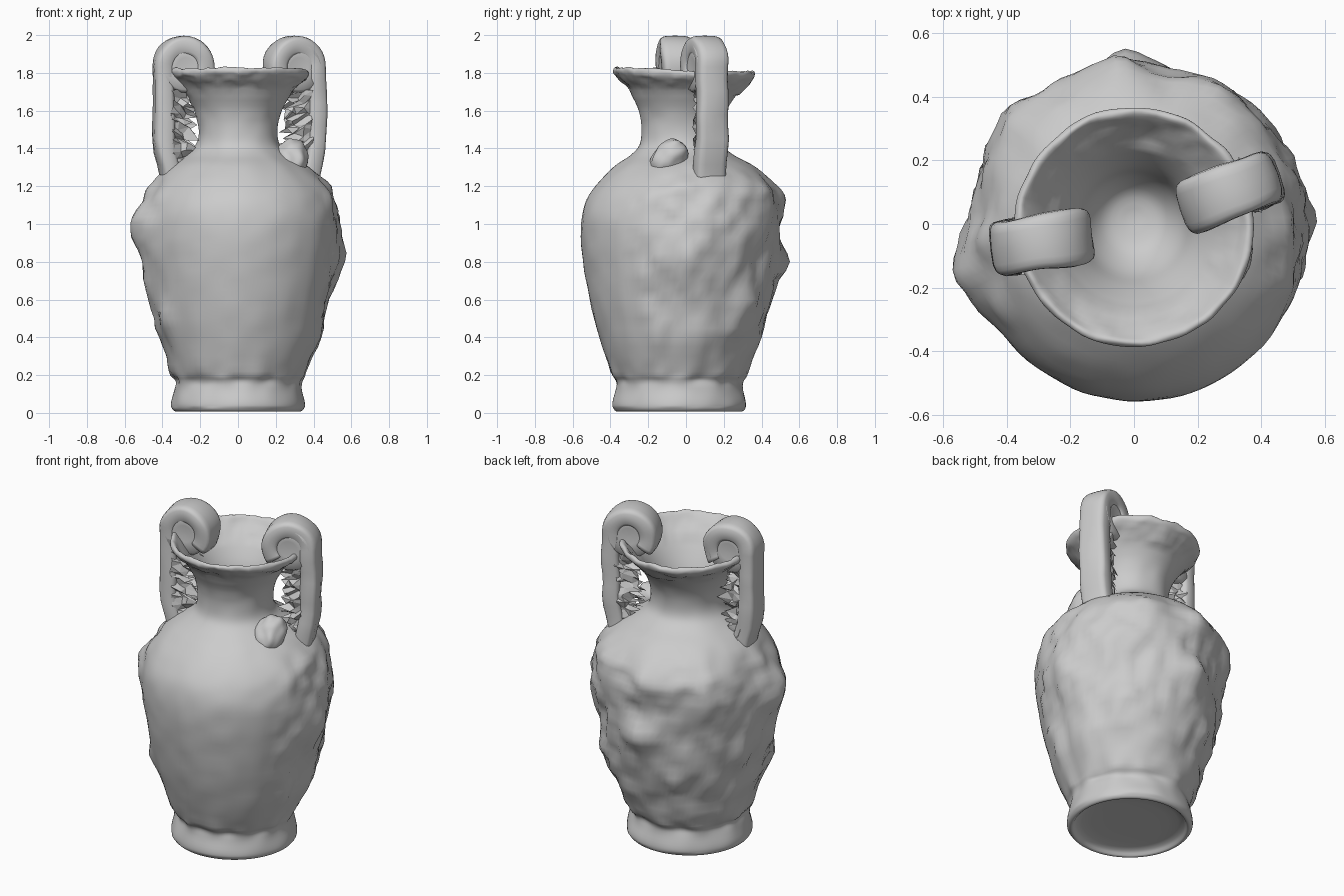
import bpy, bmesh, math, random
from mathutils import Vector, noise

if "Cube" in bpy.data.objects:
    bpy.data.objects.remove(bpy.data.objects["Cube"])

random.seed(4)
SEG = 96


def finish(bm, name, smooth=True):
    bmesh.ops.recalc_face_normals(bm, faces=bm.faces)
    for f in bm.faces:
        f.smooth = smooth
    me = bpy.data.meshes.new(name)
    bm.to_mesh(me)
    bm.free()
    ob = bpy.data.objects.new(name, me)
    bpy.context.collection.objects.link(ob)
    return ob


def spline(pts, n):
    """Catmull-Rom through points of any dimension."""
    out = []
    for i in range(len(pts) - 1):
        p = [Vector(pts[max(0, min(len(pts) - 1, i + k))]) for k in (-1, 0, 1, 2)]
        for j in range(n):
            t = j / n
            out.append(0.5 * (2 * p[1] + (p[2] - p[0]) * t
                              + (2 * p[0] - 5 * p[1] + 4 * p[2] - p[3]) * t * t
                              + (3 * p[1] - p[0] - 3 * p[2] + p[3]) * t ** 3))
    return out + [Vector(pts[-1])]


def bridge(bm, rings):
    for a, b in zip(rings, rings[1:]):
        n = len(a)
        for i in range(n):
            bm.faces.new((a[i], a[(i + 1) % n], b[(i + 1) % n], b[i]))


def smoothstep(a, b, x):
    t = max(0, min(1, (x - a) / (b - a)))
    return t * t * (3 - 2 * t)


# Vase wall: radius, height, centre y (underside, outside, then mouth inside)
PROFILE = [
    (0.02, 0.045, -.035), (0.27, 0.04, -.035), (0.325, 0.008, -.035), (0.35, 0.025, -.035),
    (0.352, 0.06, -.035), (0.335, 0.13, -.035), (0.335, 0.17, -.035), (0.365, 0.22, -.035),
    (0.425, 0.40, -.035), (0.48, 0.60, -.03), (0.512, 0.80, -.03), (0.527, 0.97, -.03),
    (0.512, 1.10, -.025), (0.47, 1.20, -.01), (0.375, 1.30, -.01), (0.275, 1.365, -.02),
    (0.222, 1.42, -.025), (0.21, 1.50, -.025), (0.232, 1.60, -.018), (0.29, 1.70, -.01),
    (0.345, 1.755, -.01), (0.372, 1.785, -.01), (0.374, 1.808, -.01), (0.355, 1.815, -.01),
    (0.32, 1.775, -.01), (0.25, 1.69, -.01), (0.19, 1.59, -.01), (0.15, 1.49, 0),
    (0.09, 1.42, .01), (0.015, 1.40, .02)]

# Worn relief lumps: direction in degrees, height, amount, spread
LUMPS = [(-168, 0.97, .065, .12), (2, 0.85, .045, .10), (93, 0.78, .065, .09),
         (135, 1.13, .045, .12), (98, 1.16, .03, .11), (50, 1.10, .03, .12),
         (-146, 0.50, .03, .08), (162, 0.68, .03, .09), (45, 0.55, .03, .09),
         (118, 0.50, .03, .07), (72, 0.40, .02, .07), (20, 1.05, .02, .10)]

bm = bmesh.new()
rings = []
for k, (r, z, cy) in enumerate(spline(PROFILE, 4)):
    outside = 12 < k < 72
    band = smoothstep(0.17, 0.4, z) * (1 - smoothstep(1.2, 1.34, z)) if outside else 0
    ring = []
    for i in range(SEG):
        a = 2 * math.pi * i / SEG
        c, s = math.cos(a), math.sin(a)
        rr = r
        p = Vector((c * r, s * r, z))
        rough = smoothstep(-0.75, -0.2, s)
        rr += band * rough * (0.022 * noise.noise(p * 6) + 0.022 * noise.noise(p * 12))
        if outside:
            rr += 0.006 * noise.noise(p * 9)
            # chipped groove above the foot
            rr += 0.022 * noise.noise(p * 11) * math.exp(-((z - 0.19) / 0.05) ** 2)
            if z < 1.35:
                for deg, lz, amt, spread in LUMPS:
                    b = math.radians(deg)
                    d2 = (c - math.cos(b)) ** 2 + (s - math.sin(b)) ** 2
                    rr += amt * math.exp(-(d2 * 0.27 + (z - lz) ** 2) / (spread * spread))
        zz = z
        if z > 1.7:
            zz += 0.01 * noise.noise(p * 8) + 0.008 * noise.noise(p * 25) - 0.012 * s
            rr += 0.008 * noise.noise(p * 12)
        ring.append(bm.verts.new((0.01 * band + c * rr, cy + s * rr, zz)))
    rings.append(ring)
bridge(bm, rings)
bm.faces.new(rings[0])
bm.faces.new(rings[-1])
finish(bm, "vase_body")


def handle(side, centre, angle, base_u):
    """Flat strap handle rising from the shoulder and curling over the rim."""
    out = Vector((math.cos(angle), math.sin(angle), 0))
    lat = Vector((-out.y, out.x, 0))
    up = Vector((0, 0, 1))
    top = 1.83
    o = Vector((centre[0], centre[1], 0))

    # strap path in (outward, height), leaning into the shoulder at its foot
    path = [Vector((base_u + (0.11 - base_u) * smoothstep(0, 4, t),
                    1.2 + (top - 1.2) * t / 10)) for t in range(10)]
    path += [Vector((0.11 * math.cos(t), top + 0.113 * math.sin(t)))
             for t in [math.radians(d) for d in range(0, 221, 10)]]
    bm = bmesh.new()
    rings = []
    for i, q in enumerate(path):
        tan = (path[min(i + 1, len(path) - 1)] - path[max(i - 1, 0)]).normalized()
        nrm = Vector((tan.y, -tan.x))
        ring = []
        for j in range(20):
            a = 2 * math.pi * j / 20
            c, s = math.cos(a), math.sin(a)
            w = 0.086 * math.copysign(abs(c) ** 0.5, c)
            t = 0.054 * math.copysign(abs(s) ** 0.5, s)
            pos = o + out * (q.x + nrm.x * t) + up * (q.y + nrm.y * t) + lat * w
            pos += lat * 0.01 * noise.noise(pos * 7) + out * 0.01 * noise.noise(pos * 8)
            ring.append(bm.verts.new(pos))
        rings.append(ring)
    bridge(bm, rings)
    bm.faces.new(rings[0])
    bm.faces.new(rings[-1])
    finish(bm, side + "_handle")

    # dished core filling the curl
    bm = bmesh.new()
    rings = []
    for w, r in ((-.072, .01), (-.074, .05), (-.082, .12), (-.06, .135),
                 (.06, .135), (.082, .12), (.074, .05), (.072, .01)):
        rings.append([bm.verts.new(o + lat * w + out * r * math.cos(a) + up * (top + r * math.sin(a)))
                      for a in [2 * math.pi * j / 32 for j in range(32)]])
    bridge(bm, rings)
    bm.faces.new(rings[0])
    bm.faces.new(rings[-1])
    finish(bm, side + "_handle_core")

    # ragged broken edges between strap and neck
    for face, tag in ((-1, "front"), (1, "back")):
        bm = bmesh.new()
        cols = []
        for i in range(15):
            z = 1.30 + 0.029 * i
            row = []
            for u, w, ragged in ((0.075, .075, .01), (0.035, .06, .015),
                                 (-0.005, .045, .02), (-0.05, .03, .035)):
                row.append(bm.verts.new(o + out * (u + random.uniform(-ragged, ragged))
                                        + lat * (face * w + random.uniform(-.02, .02))
                                        + up * (z + random.uniform(-.012, .012))))
            cols.append(row)
        for a, b in zip(cols, cols[1:]):
            for j in range(3):
                bm.faces.new((a[j], a[j + 1], b[j]))
                if j < 2 or random.random() < 0.4:
                    bm.faces.new((a[j + 1], b[j + 1], b[j]))
        finish(bm, f"{side}_ragged_web_{tag}", False)


handle("left", (-0.287, -0.057), math.radians(189), 0.06)
handle("right", (0.298, 0.10), math.radians(20), 0.07)

# Broken stub on the shoulder in front of the right handle
bm = bmesh.new()
bmesh.ops.create_icosphere(bm, subdivisions=4, radius=1)
for v in bm.verts:
    k = 1 + 0.12 * noise.noise(v.co * 1.8)
    lean = 0.03 * v.co.z
    v.co = Vector((0.285 + v.co.x * 0.09 * k, -0.09 + lean + v.co.y * 0.095 * k,
                   1.345 + v.co.z * 0.105 * k))
finish(bm, "shoulder_stub")
